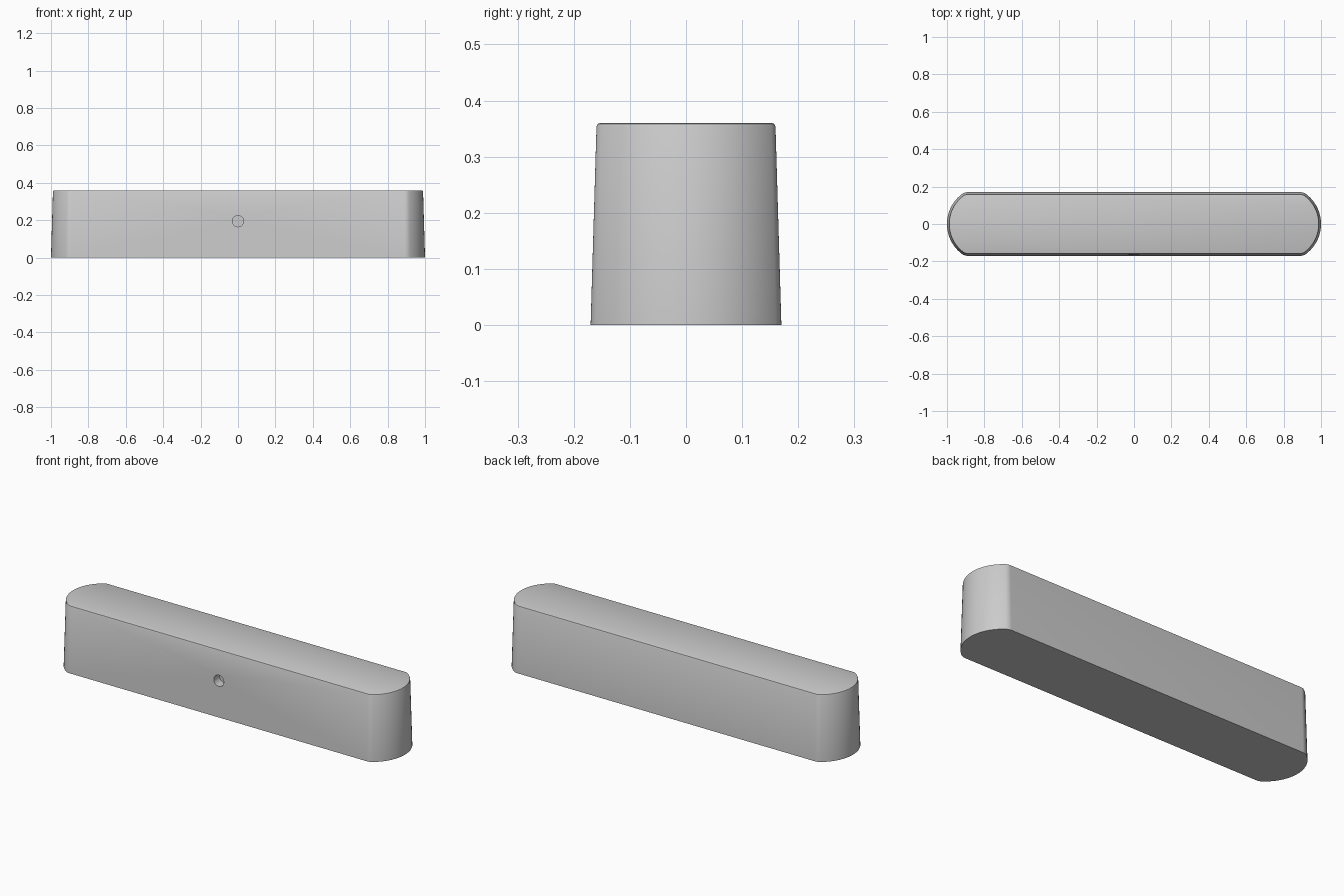
import bpy, bmesh
from math import sin, cos, pi, atan2

if "Cube" in bpy.data.objects:
    bpy.data.objects.remove(bpy.data.objects["Cube"])

H = 0.36
R, FILLET = 0.20, 0.05        # end arc and its small corner blend
CX, FX, FY = 0.80, 0.89, 0.12  # arc centre, fillet centre


def outline(inset):
    """Rounded bar outline, shrunk inward by inset."""
    a = atan2(FY, FX - CX)
    right = []
    n = 32
    for i in range(n + 1):
        t = -a + 2 * a * i / n
        right.append((CX + (R - inset) * cos(t), (R - inset) * sin(t)))
    m = 8
    corner = []
    for i in range(1, m + 1):
        t = a + (pi / 2 - a) * i / m
        corner.append((FX + (FILLET - inset) * cos(t), FY + (FILLET - inset) * sin(t)))
    half = [(x, -y) for x, y in reversed(corner)] + right + corner
    return half + [(-x, -y) for x, y in half]


# Tapered body with a small rounded top edge
bm = bmesh.new()
levels = [(0, 0), (0.354, 0.0105), (0.3583, 0.0125), (H, 0.0165)]
rings = [[bm.verts.new((x, y, z)) for x, y in outline(d)] for z, d in levels]
for lo, hi in zip(rings, rings[1:]):
    for i in range(len(lo)):
        j = (i + 1) % len(lo)
        bm.faces.new((lo[i], lo[j], hi[j], hi[i]))
bm.faces.new(list(reversed(rings[0])))
bm.faces.new(rings[-1])
bmesh.ops.recalc_face_normals(bm, faces=bm.faces)
mesh = bpy.data.meshes.new("body")
bm.to_mesh(mesh)
bm.free()
body = bpy.data.objects.new("body", mesh)
bpy.context.collection.objects.link(body)

# Small blind hole in the front
bpy.ops.mesh.primitive_cylinder_add(vertices=32, radius=0.03, depth=0.1,
                                    location=(0, -0.165, 0.195), rotation=(pi / 2, 0, 0))
cutter = bpy.context.object
cutter.name = "hole_cutter"
cutter.hide_render = True
mod = body.modifiers.new("hole", 'BOOLEAN')
mod.operation = 'DIFFERENCE'
mod.solver = 'EXACT'
mod.object = cutter

bpy.ops.object.select_all(action='DESELECT')
body.select_set(True)
bpy.context.view_layer.objects.active = body
bpy.ops.object.modifier_apply(modifier="hole")
bpy.data.objects.remove(cutter)
bpy.ops.object.shade_smooth_by_angle(angle=0.45)
